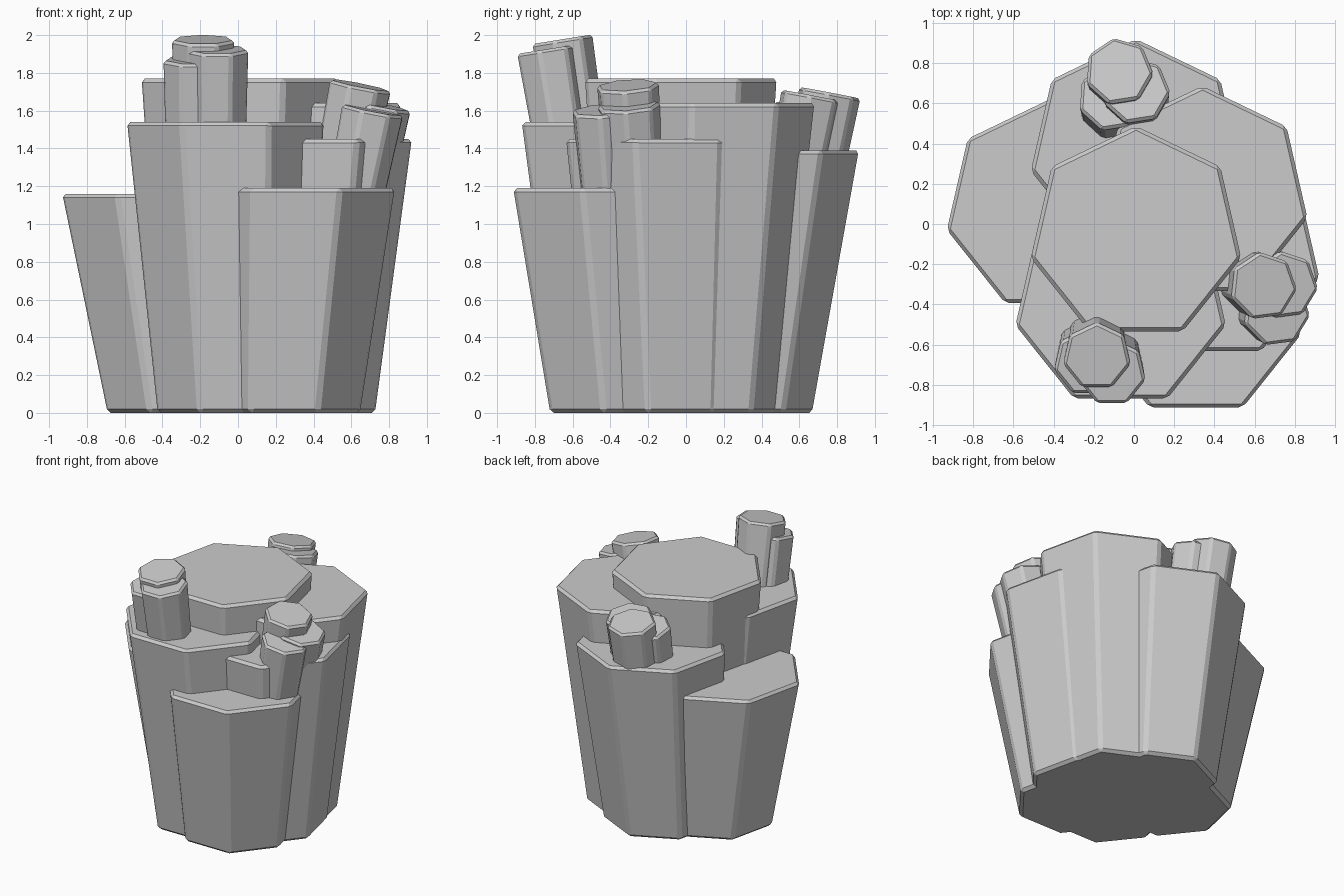
import bpy, bmesh, math
from mathutils import Vector

if "Cube" in bpy.data.objects:
    bpy.data.objects.remove(bpy.data.objects["Cube"])

SIDES = 7


def prism(name, base, top, r_base, r_top, phase=90, tilt=False, bevel=0.02):
    """Seven-sided tapered prism between two centres; tilt makes the caps square to the axis."""
    base, top = Vector(base), Vector(top)
    axis = (top - base).normalized() if tilt else Vector((0, 0, 1))
    rot = Vector((0, 0, 1)).rotation_difference(axis)
    bm = bmesh.new()
    rings = []
    for c, r in ((base, r_base), (top, r_top)):
        ring = []
        for i in range(SIDES):
            a = math.radians(phase) + math.tau * i / SIDES
            ring.append(bm.verts.new(c + rot @ Vector((r * math.cos(a), r * math.sin(a), 0))))
        rings.append(ring)
    lo, hi = rings
    bm.faces.new(lo[::-1])
    bm.faces.new(hi)
    for i in range(SIDES):
        j = (i + 1) % SIDES
        bm.faces.new((lo[i], lo[j], hi[j], hi[i]))
    mesh = bpy.data.meshes.new(name)
    bm.to_mesh(mesh)
    bm.free()
    ob = bpy.data.objects.new(name, mesh)
    bpy.context.collection.objects.link(ob)
    mod = ob.modifiers.new("edge_bevel", 'BEVEL')
    mod.width = bevel
    mod.segments = 1
    mod.limit_method = 'NONE'
    return ob


# Large stone columns: name, base centre, top centre, height
columns = [
    ("centre_column", (0.01, -0.04), (0.01, -0.05), 1.77),
    ("left_column", (-0.29, 0.055), (-0.41, 0.09), 1.16),
    ("front_column", (-0.025, -0.29), (-0.067, -0.385), 1.54),
    ("front_right_column", (0.245, -0.345), (0.31, -0.43), 1.19),
    ("right_column", (0.27, 0.09), (0.34, 0.15), 1.64),
    ("right_front_column", (0.325, -0.11), (0.40, -0.15), 1.45),
    ("back_column", (0.01, 0.26), (0.01, 0.385), 1.39),
]
for name, b, t, h in columns:
    prism(name, (*b, 0), (*t, h), 0.415, 0.538)

# Clusters of small leaning columns: lean per unit height, phase, top centres
clusters = {
    "front_small_column": ((0.0, -0.16), 90,
                           [(-0.185, -0.66, 1.977), (-0.11, -0.74, 1.925), (-0.23, -0.69, 1.87)]),
    "right_small_column": ((0.2, -0.07), 97,
                           [(0.645, -0.31, 1.735), (0.75, -0.305, 1.63), (0.71, -0.44, 1.605)]),
    "back_small_column": ((-0.01, 0.19), 99,
                          [(-0.075, 0.76, 1.695), (0.01, 0.665, 1.68), (-0.11, 0.63, 1.62)]),
}
for name, (lean, phase, tops) in clusters.items():
    for x, y, z in tops:
        d = 0.8
        base = (x - lean[0] * d, y - lean[1] * d, z - d)
        prism(name, base, (x, y, z), 0.15, 0.172, phase, True, 0.015)
